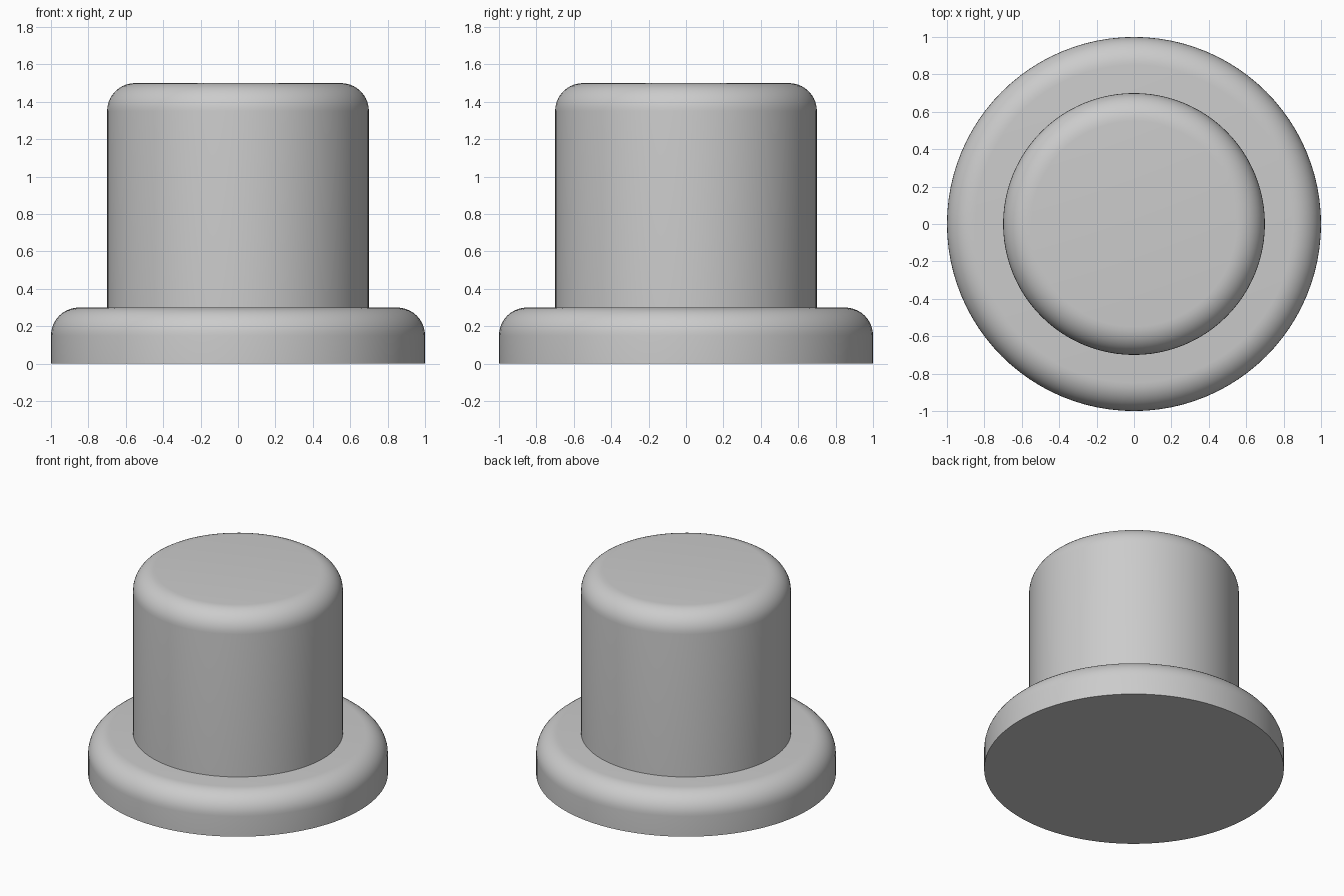
import bpy
import bmesh
import math

cube = bpy.data.objects.get("Cube")
if cube:
    bpy.data.objects.remove(cube, do_unlink=True)

grey = bpy.data.materials.new("plain grey")
grey.use_nodes = True
colour = (0.6, 0.6, 0.6, 1)
grey.diffuse_color = colour
grey.node_tree.nodes["Principled BSDF"].inputs["Base Color"].default_value = colour

SEGMENTS = 96
FILLET = 0.15


def rounded_disc(name, radius, bottom, top):
    """Upright cylinder whose upper rim is rounded."""
    bm = bmesh.new()
    bmesh.ops.create_cone(bm, cap_ends=True, segments=SEGMENTS,
                          radius1=radius, radius2=radius, depth=top - bottom)
    bmesh.ops.translate(bm, verts=bm.verts, vec=(0, 0, (top + bottom) / 2))
    rim = [e for e in bm.edges if all(v.co.z > top - 0.01 for v in e.verts)]
    bmesh.ops.bevel(bm, geom=rim, offset=FILLET, offset_type='OFFSET',
                    segments=10, profile=0.5, affect='EDGES')
    mesh = bpy.data.meshes.new(name)
    bm.to_mesh(mesh)
    bm.free()
    mesh.materials.append(grey)
    obj = bpy.data.objects.new(name, mesh)
    bpy.context.collection.objects.link(obj)
    bpy.ops.object.select_all(action='DESELECT')
    obj.select_set(True)
    bpy.context.view_layer.objects.active = obj
    bpy.ops.object.shade_smooth_by_angle(angle=math.radians(30))
    return obj


# Wide base flange and the tall knob standing on it
rounded_disc("base_flange", 1.0, 0, 0.3)
rounded_disc("knob", 0.7, 0.3, 1.5)
